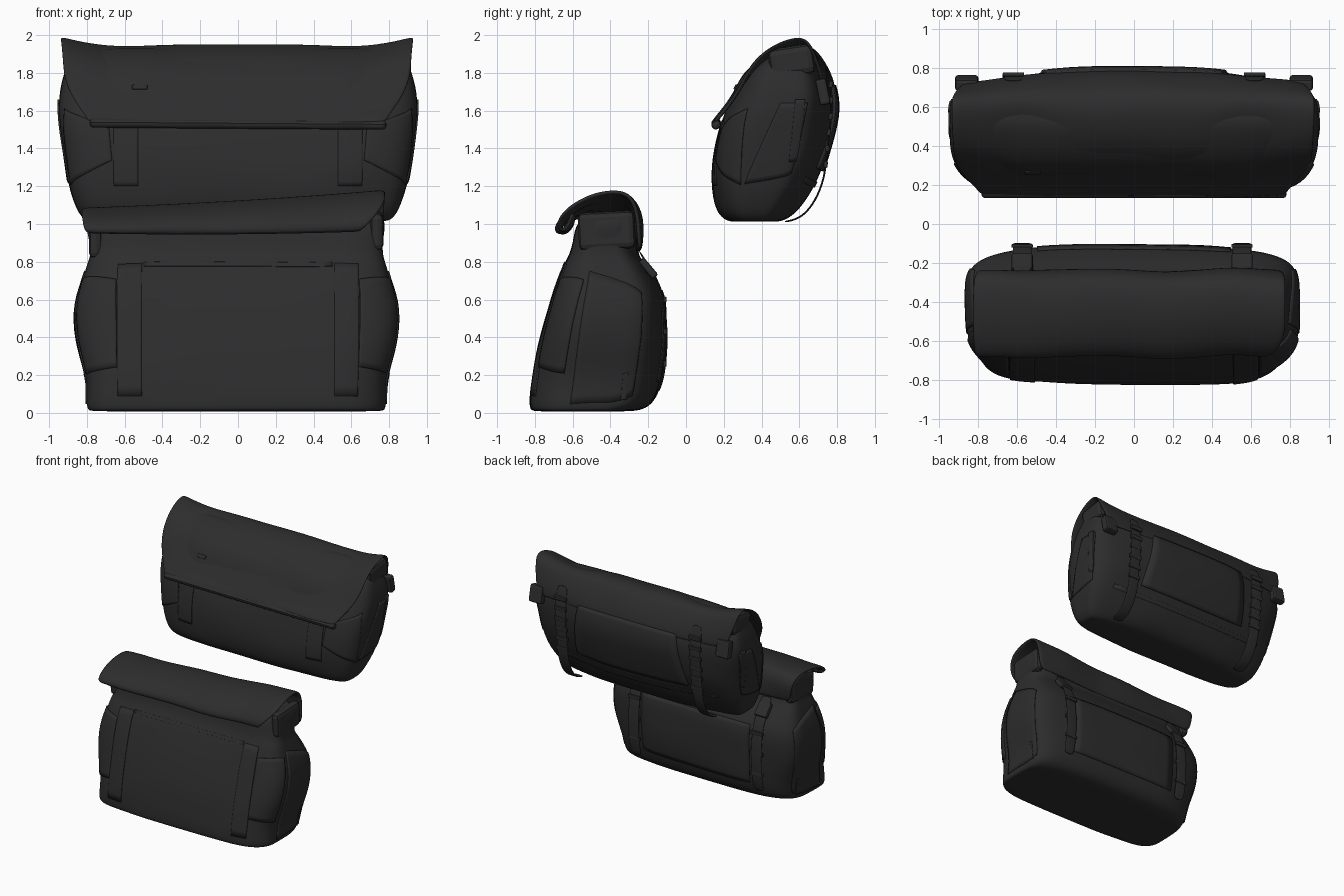
import bpy, bmesh, math
from mathutils import Vector, noise

if "Cube" in bpy.data.objects:
    bpy.data.objects.remove(bpy.data.objects["Cube"])

fabric = bpy.data.materials.new("black fabric")
fabric.diffuse_color = (0.026, 0.026, 0.026, 1)
fabric.use_nodes = True
fabric.node_tree.nodes["Principled BSDF"].inputs["Base Color"].default_value = fabric.diffuse_color


def finish(bm, name, angle=50):
    bmesh.ops.recalc_face_normals(bm, faces=bm.faces)
    me = bpy.data.meshes.new(name)
    bm.to_mesh(me)
    bm.free()
    ob = bpy.data.objects.new(name, me)
    bpy.context.collection.objects.link(ob)
    me.materials.append(fabric)
    for p in me.polygons:
        p.use_smooth = True
    me.set_sharp_from_angle(angle=math.radians(angle))
    return ob


def thicken(ob, t, offset=0):
    m = ob.modifiers.new("thickness", 'SOLIDIFY')
    m.thickness, m.offset = t, offset


def subdivide(ob, levels=2):
    m = ob.modifiers.new("smooth", 'SUBSURF')
    m.levels = m.render_levels = levels


def loft(name, sections, power, bow=0, shift=0, wrinkle=0.01, n=56):
    """Stack of rounded-rectangle rings: (z, front y, back y, half width)."""
    bm = bmesh.new()
    z, a, b, w = sections[0]
    z2, a2, b2, w2 = sections[-1]
    m, m2 = (a + b) / 2, (a2 + b2) / 2
    rows = [(z, m + (a - m) * .5, m + (b - m) * .5, w * .6)] + sections
    rows += [(z2, m2 + (a2 - m2) * .5, m2 + (b2 - m2) * .5, w2 * .6)]
    rings = []
    for z, y0, y1, hw in rows:
        ring = []
        for i in range(n):
            t = 2 * math.pi * (i + .5) / n
            c, s = math.cos(t), math.sin(t)
            x = hw * math.copysign(abs(c) ** (2 / power), c)
            y = (y0 + y1) / 2 + (y1 - y0) / 2 * math.copysign(abs(s) ** (2 / power), s)
            y -= bow * (x / hw) ** 2 * max(0, s)
            k = 1 + wrinkle * noise.noise(Vector((x * 3, y * 4, z * 4)))
            ring.append(bm.verts.new((x * k + shift, y + (k - 1) * 1.5 * math.copysign(1, s), z)))
        rings.append(ring)
    for r, q in zip(rings, rings[1:]):
        for i in range(n):
            j = (i + 1) % n
            bm.faces.new((r[i], r[j], q[j], q[i]))
    bm.faces.new(rings[0])
    bm.faces.new(rings[-1])
    ob = finish(bm, name, 80)
    subdivide(ob)
    return ob


def sheet(name, path, t, warp=None, nx=24):
    """Cloth strip across x along a side path of (y, z, left x, right x)."""
    bm = bmesh.new()
    rows = []
    for y, z, xl, xr in path:
        row = []
        for i in range(nx + 1):
            u = i / nx
            p = Vector((xl + (xr - xl) * u, y, z))
            if warp:
                p = warp(p, 2 * u - 1)
            row.append(bm.verts.new(p))
        rows.append(row)
    for r, q in zip(rows, rows[1:]):
        for i in range(nx):
            bm.faces.new((r[i], r[i + 1], q[i + 1], q[i]))
    ob = finish(bm, name)
    thicken(ob, t)
    subdivide(ob)
    return ob


def patch(name, body, corners, t=0.01, n=14):
    """Flat cloth panel pressed onto a bag body; corners go round the panel."""
    a, b, c, d = map(Vector, corners)
    bm = bmesh.new()
    g = [[bm.verts.new(a.lerp(b, i / n).lerp(d.lerp(c, i / n), j / n))
          for i in range(n + 1)] for j in range(n + 1)]
    for j in range(n):
        for i in range(n):
            bm.faces.new((g[j][i], g[j][i + 1], g[j + 1][i + 1], g[j + 1][i]))
    ob = finish(bm, name)
    m = ob.modifiers.new("wrap", 'SHRINKWRAP')
    m.target, m.wrap_mode, m.offset = body, 'ABOVE_SURFACE', 0.002
    thicken(ob, t)
    return ob


def box(name, loc, size, rot=(0, 0, 0), bevel=0.012):
    bpy.ops.mesh.primitive_cube_add(size=1, location=loc, rotation=rot)
    ob = bpy.context.object
    ob.name = name
    ob.scale = size
    bpy.ops.object.transform_apply(location=False, rotation=False, scale=True)
    m = ob.modifiers.new("bevel", 'BEVEL')
    m.width, m.segments = bevel, 2
    ob.data.materials.append(fabric)
    return ob


# ---------- lower roll-top bag ----------
lower = loft("lower_bag_body", [
    (.008, -.80, -.30, .77), (.015, -.825, -.23, .785), (.05, -.83, -.175, .795),
    (.12, -.825, -.14, .79), (.22, -.81, -.12, .80), (.35, -.785, -.11, .84),
    (.5, -.745, -.105, .86), (.62, -.71, -.115, .845), (.70, -.68, -.155, .815),
    (.78, -.65, -.205, .795), (.83, -.62, -.25, .775), (.90, -.60, -.255, .775),
    (.98, -.59, -.25, .79), (1.03, -.55, -.26, .785), (1.07, -.48, -.29, .75)], 4.5,
    0.015, -.008)


def roll_warp(p, u):
    # roll sits higher on the right and sags slightly in the middle
    lift = min(1, max(0, (p.z - .95) / .23))
    p.z += (-.05 + .05 * u) * lift - .01 * (1 - u * u)
    p.y += .02 * noise.noise(Vector((p.x * 3, p.z * 4, 1)))
    return p


sheet("lower_rolled_flap", [
    (-.25, .86, -.785, .76), (-.245, .98, -.80, .77), (-.255, 1.07, -.815, .775),
    (-.29, 1.15, -.825, .78), (-.36, 1.175, -.83, .78), (-.47, 1.16, -.83, .78),
    (-.56, 1.12, -.83, .78), (-.63, 1.07, -.825, .75), (-.675, 1.01, -.82, .70),
    (-.675, .972, -.81, .66), (-.65, .965, -.80, .65), (-.62, 1.0, -.79, .66),
    (-.60, 1.06, -.78, .68)], .025, roll_warp)

for s, side in ((-1, "left"), (1, "right")):
    # front straps, corner pockets and side panels
    patch(f"lower_front_strap_{side}", lower, [
        (s * .51, -.82, .09), (s * .64, -.82, .09), (s * .64, -.66, .80), (s * .51, -.66, .80)])
    patch(f"lower_corner_pocket_{side}", lower, [
        (s * .65, -.82, .25), (s * .85, -.66, .20), (s * .85, -.55, .72), (s * .65, -.70, .72)], .014)
    patch(f"lower_side_panel_{side}", lower, [
        (s * .9, -.62, .04), (s * .9, -.22, .06), (s * .9, -.18, .68), (s * .9, -.52, .78)])
    patch(f"lower_side_tab_{side}", lower, [
        (s * .84, -.34, .06), (s * .84, -.30, .06), (s * .84, -.30, .2), (s * .84, -.33, .2)], .02)
    # fold at the end of the roll
    box(f"lower_roll_end_{side}", (s * .745 - .01, -.42, .945 + .02 * s), (.07, .30, .20),
        (.05, 0, 0), .03)
    # back strap with buckle
    c = s * .565 - .01
    sheet(f"lower_back_strap_{side}", [(y, z, c - .05, c + .05) for y, z in (
        (-.25, .86), (-.20, .78), (-.125, .66), (-.105, .5), (-.10, .36), (-.115, .2),
        (-.145, .11))], .01, None, 2)
    box(f"lower_back_buckle_{side}", (c, -.20, .765), (.11, .04, .12), (.7, 0, 0))
    for k in range(3):
        box(f"lower_strap_loop_{side}_{k}", (c, -.112, .6 - .17 * k), (.11, .018, .03), bevel=.005)

# top seam on front and panel on back
patch("lower_front_hem", lower, [(-.5, -.68, .79), (.5, -.68, .79), (.5, -.66, .81), (-.5, -.66, .81)], .006)
patch("lower_back_panel", lower, [(-.5, -.1, .15), (.5, -.1, .15), (.5, -.1, .66), (-.5, -.1, .66)], .008)

# ---------- upper messenger bag ----------
upper = loft("upper_bag_body", [
    (1.012, .25, .49, .77), (1.02, .21, .53, .81), (1.06, .17, .585, .845),
    (1.12, .148, .63, .87), (1.2, .135, .68, .895), (1.3, .135, .725, .91),
    (1.4, .15, .76, .925), (1.5, .17, .785, .94), (1.6, .205, .80, .95),
    (1.7, .25, .795, .945), (1.8, .30, .76, .92), (1.88, .40, .71, .89),
    (1.93, .50, .66, .86)], 4, 0.06)


def flap_warp(p, u):
    # sag between the raised corners, with two dents near the ends
    top = max(0, (p.z - 1.75) / .25)
    p.z -= .045 * min(1, (1 - u ** 6) * 1.2) * top
    dent = math.exp(-((abs(p.x) - .58) / .16) ** 2 - ((p.y - .47) / .12) ** 2)
    p.z -= .025 * dent
    p.y -= .06 * u * u * max(0, (p.y - .6) / .17)
    p.y += .02 * dent + .012 * noise.noise(Vector((p.x * 3, p.z * 4, 5)))
    return p


sheet("upper_flap", [(y, z, -w, w - .01) for y, z, w in (
    (.79, 1.70, .87), (.76, 1.80, .90), (.715, 1.89, .925), (.67, 1.965, .94), (.60, 1.99, .94),
    (.52, 1.97, .94), (.44, 1.93, .935), (.37, 1.87, .93), (.32, 1.79, .925),
    (.275, 1.71, .90), (.23, 1.64, .86), (.185, 1.58, .815), (.145, 1.535, .79))],
    .02, flap_warp)
box("upper_flap_hem", (0, .16, 1.53), (1.57, .05, .045), (.6, .007, 0), .018)
box("upper_flap_label", (-.52, .262, 1.725), (.08, .012, .03), (-.5, 0, 0), .005)

for s, side in ((-1, "left"), (1, "right")):
    patch(f"upper_front_strap_{side}", upper, [
        (s * .53, .14, 1.2), (s * .66, .14, 1.2), (s * .66, .18, 1.55), (s * .53, .18, 1.55)])
    patch(f"upper_corner_pocket_{side}", upper, [
        (s * .67, .14, 1.34), (s * .92, .28, 1.2), (s * .95, .3, 1.62), (s * .68, .2, 1.5)])
    patch(f"upper_side_panel_{side}", upper, [
        (s * .95, .30, 1.2), (s * .95, .58, 1.25), (s * .97, .66, 1.64), (s * .97, .50, 1.64)])
    patch(f"upper_side_strap_{side}", upper, [
        (s * .96, .55, 1.32), (s * .96, .61, 1.32), (s * .97, .64, 1.66), (s * .97, .58, 1.66)], .016)
    # rolled cloth at the flap ends
    box(f"upper_flap_end_{side}", (s * .88, .56, 1.86), (.07, .24, .16), (.15, 0, 0), .035)
    box(f"upper_clip_{side}", (s * .86, .725, 1.70), (.12, .06, .14), (.2, 0, 0), .015)
    # webbing with a loose lower loop
    c = s * .62
    sheet(f"upper_back_strap_{side}", [(y, z, c - .05, c + .05) for y, z in (
        (.735, 1.84), (.765, 1.7), (.772, 1.58), (.755, 1.45), (.74, 1.33), (.735, 1.26),
        (.70, 1.15), (.64, 1.06), (.58, 1.022), (.52, 1.012))], .01, None, 2)
    for k in range(6):
        z = 1.74 - .085 * k
        box(f"upper_strap_loop_{side}_{k}", (c, .768 - .1 * max(0, 1.6 - z), z),
            (.11, .022, .035), (-.1, 0, 0), .006)

# back plate and bottom seam
patch("upper_back_plate", upper, [(-.52, .8, 1.25), (.52, .8, 1.25), (.45, .8, 1.74), (-.45, .8, 1.74)], .028)
patch("upper_back_seam", upper, [(-.75, .68, 1.19), (.75, .68, 1.19), (.75, .7, 1.22), (-.75, .7, 1.22)], .008)
